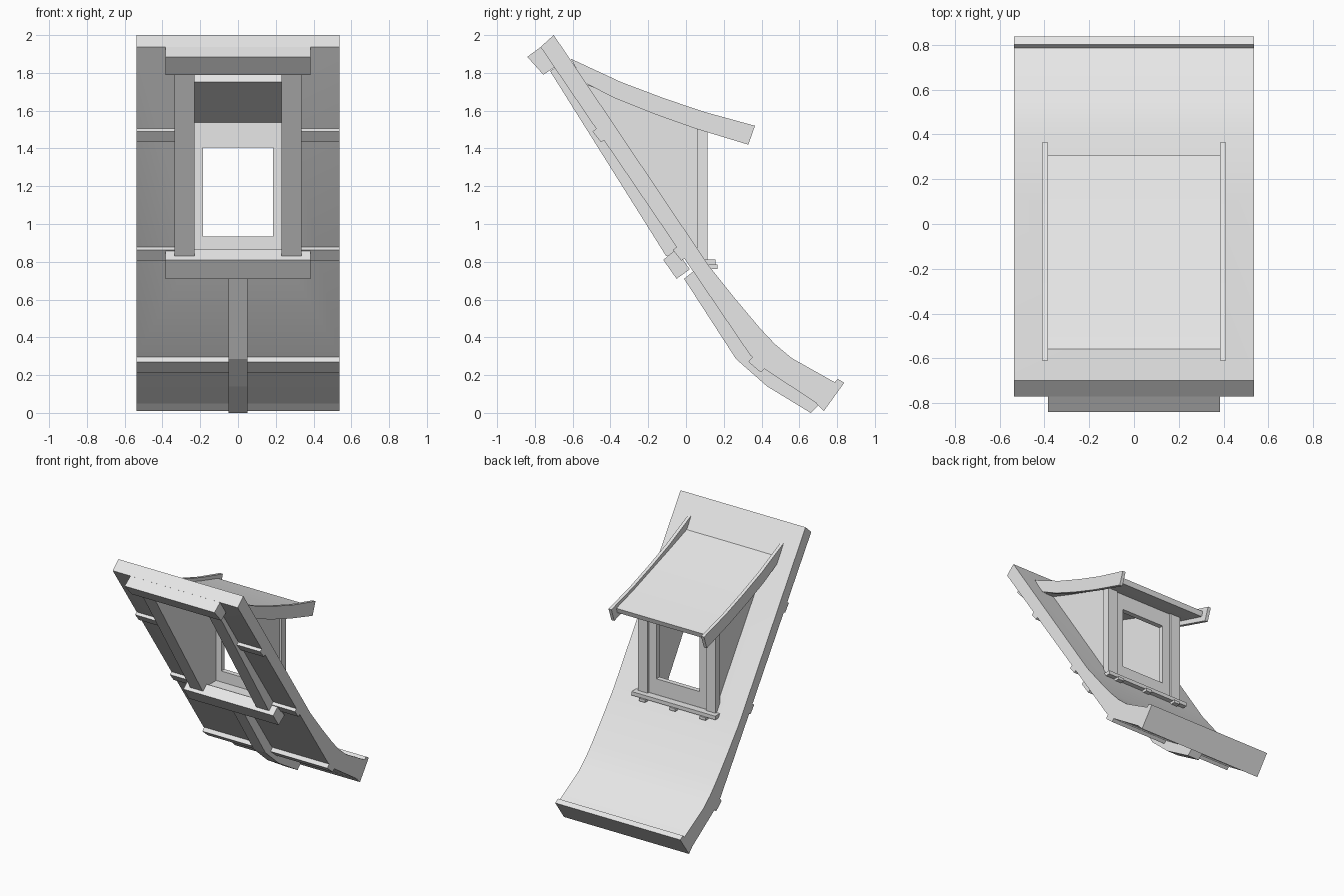
import bpy, bmesh, math

if "Cube" in bpy.data.objects:
    bpy.data.objects.remove(bpy.data.objects["Cube"], do_unlink=True)

GREY = (0.8, 0.8, 0.8, 1.0)
mat = bpy.data.materials.new("plain_grey")
mat.use_nodes = True
mat.diffuse_color = GREY
mat.node_tree.nodes["Principled BSDF"].inputs["Base Color"].default_value = GREY


def prism(name, profile, x0, x1, smooth=False):
    """Extrude a (y, z) profile along x."""
    bm = bmesh.new()
    face = bm.faces.new([bm.verts.new((x0, y, z)) for y, z in profile])
    ext = bmesh.ops.extrude_face_region(bm, geom=[face])
    verts = [g for g in ext["geom"] if isinstance(g, bmesh.types.BMVert)]
    bmesh.ops.translate(bm, verts=verts, vec=(x1 - x0, 0, 0))
    bmesh.ops.recalc_face_normals(bm, faces=bm.faces)
    mesh = bpy.data.meshes.new(name)
    bm.to_mesh(mesh)
    bm.free()
    mesh.materials.append(mat)
    obj = bpy.data.objects.new(name, mesh)
    bpy.context.collection.objects.link(obj)
    if smooth:
        smooth_shade(obj)
    return obj


def activate(obj):
    bpy.ops.object.select_all(action='DESELECT')
    obj.select_set(True)
    bpy.context.view_layer.objects.active = obj


def smooth_shade(obj):
    activate(obj)
    bpy.ops.object.shade_smooth_by_angle(angle=math.radians(30))


def box(name, x0, x1, y0, y1, z0, z1):
    return prism(name, [(y0, z0), (y1, z0), (y1, z1), (y0, z1)], x0, x1)


def pair(name, profile, x0, x1, smooth=False):
    prism("left_" + name, profile, x0, x1, smooth)
    prism("right_" + name, profile, -x1, -x0, smooth)


def box_pair(name, x0, x1, y0, y1, z0, z1):
    pair(name, [(y0, z0), (y1, z0), (y1, z1), (y0, z1)], x0, x1)


W = 0.537   # half width of the main roof
H = 0.23    # half width of the dormer opening

# Main roof slab, flaring out towards the eave
top = [(-0.70, 2.0), (0.12, 0.78), (0.26, 0.605), (0.39, 0.45),
       (0.47, 0.365), (0.56, 0.29), (0.80, 0.155)]
under = [(0.715, 0.035), (0.42, 0.23), (0.34, 0.305), (-0.77, 1.937)]
slab = prism("roof_slab", top + under, -W, W)
cutter = box("opening_cutter", -H, H, -1.0, 0.2, 0.85, 1.79)
cutter.hide_render = True
mod = slab.modifiers.new("opening", 'BOOLEAN')
mod.operation = 'DIFFERENCE'
mod.solver = 'EXACT'
mod.object = cutter
activate(slab)
bpy.ops.object.modifier_apply(modifier=mod.name)
bpy.data.objects.remove(cutter, do_unlink=True)
smooth_shade(slab)

# Eave board
prism("eave_board", [(0.69, 0.05), (0.73, 0.01), (0.838, 0.16), (0.803, 0.18)], -W, W)

# Beams above and below the opening
prism("upper_beam", [(-0.765, 1.94), (-0.84, 1.885), (-0.755, 1.79), (-0.69, 1.835)], -0.385, 0.385)
prism("lower_beam", [(-0.055, 0.865), (-0.12, 0.81), (-0.05, 0.71), (0.02, 0.76)], -0.385, 0.385)

# Rafters
pair("trimmer_rafter", [(-0.69, 1.83), (-0.72, 1.81), (-0.105, 0.83), (-0.01, 0.83)], H, 0.337)
prism("centre_rafter", [(-0.01, 0.71), (0.265, 0.285), (0.43, 0.14), (0.66, 0.0),
                        (0.705, 0.045), (0.42, 0.25), (0.34, 0.32), (0.04, 0.75)], -0.05, 0.05)

# Thin purlins on the underside
for i, (y, z) in enumerate([(-0.475, 1.5), (-0.05, 0.873)]):
    p = [(y + 0.02, z + 0.02), (y - 0.02, z - 0.01), (y + 0.025, z - 0.067), (y + 0.06, z - 0.045)]
    pair("purlin_%d" % i, p, 0.33, W)
prism("eave_purlin", [(0.355, 0.30), (0.33, 0.27), (0.395, 0.215), (0.43, 0.245)], -W, W)

# Dormer side walls and front posts
cheek = [(-0.60, 1.775), (0.05, 0.80), (0.085, 0.79), (0.085, 1.54), (-0.30, 1.67)]
pair("dormer_cheek", cheek, H, 0.315)
box_pair("dormer_post", 0.25, 0.333, 0.058, 0.114, 0.80, 1.55)

# Window frame
box_pair("window_stile", 0.185, 0.255, 0.06, 0.098, 0.80, 1.545)
box("window_top_rail", -0.185, 0.185, 0.06, 0.098, 1.405, 1.545)
box("window_bottom_rail", -0.185, 0.185, 0.06, 0.098, 0.80, 0.935)

# Sill with three small blocks
box("window_sill", -0.36, 0.36, 0.06, 0.155, 0.783, 0.812)
for i in (-1, 0, 1):
    box("sill_block_%d" % (i + 1), i * 0.26 - 0.025, i * 0.26 + 0.025, 0.09, 0.168, 0.763, 0.785)

# Dormer roof sheet between two curved barge boards
sheet = [(-0.56, 1.79), (-0.345, 1.715), (-0.12, 1.64), (0.095, 1.568), (0.305, 1.508)]
prism("dormer_roof", sheet + [(y - 0.012, z - 0.038) for y, z in reversed(sheet)], -0.39, 0.39, True)
barge = [(-0.61, 1.875), (-0.345, 1.752), (-0.12, 1.667), (0.095, 1.594), (0.365, 1.52),
         (0.33, 1.42), (0.05, 1.505), (-0.17, 1.583), (-0.38, 1.667), (-0.54, 1.75)]
pair("barge_board", barge, 0.385, 0.41, True)
